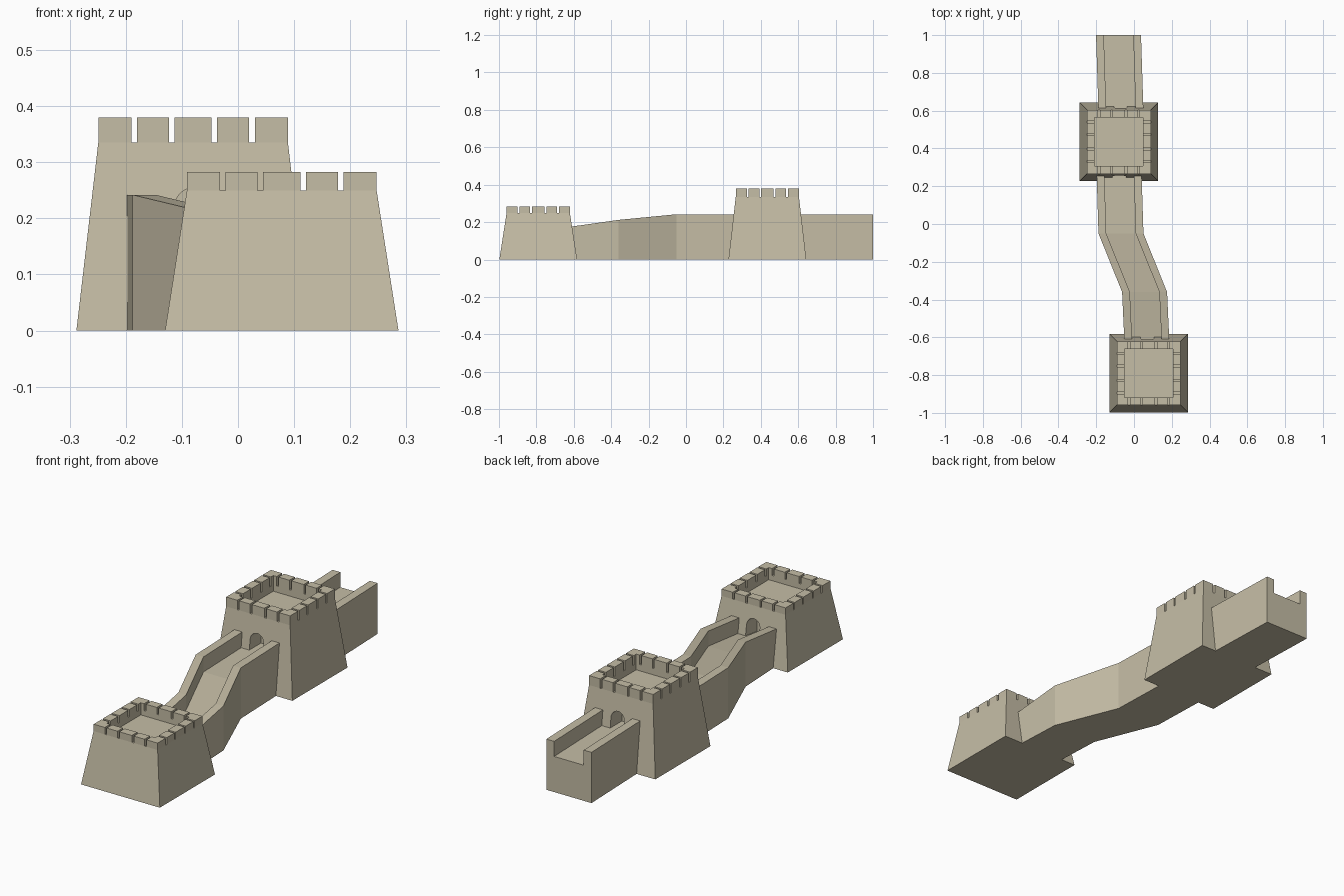
import bpy, bmesh, math
from mathutils import Matrix

if "Cube" in bpy.data.objects:
    bpy.data.objects.remove(bpy.data.objects["Cube"])

stone = bpy.data.materials.new("stone")
stone.diffuse_color = (0.56, 0.51, 0.38, 1)
stone.use_nodes = True
stone.node_tree.nodes["Principled BSDF"].inputs["Base Color"].default_value = stone.diffuse_color

TOP, INNER = 0.169, 0.128      # parapet outer / inner half widths


def finish(bm, name, loc=(0, 0, 0)):
    bmesh.ops.recalc_face_normals(bm, faces=bm.faces)
    me = bpy.data.meshes.new(name)
    bm.to_mesh(me)
    bm.free()
    ob = bpy.data.objects.new(name, me)
    ob.location = loc
    me.materials.append(stone)
    bpy.context.collection.objects.link(ob)
    return ob


def loft(name, rings, loc=(0, 0, 0)):
    bm = bmesh.new()
    vs = [[bm.verts.new(p) for p in r] for r in rings]
    n = len(rings[0])
    for a, b in zip(vs, vs[1:]):
        for i in range(n):
            j = (i + 1) % n
            bm.faces.new((a[i], a[j], b[j], b[i]))
    bm.faces.new(vs[0][::-1])
    bm.faces.new(vs[-1])
    return finish(bm, name, loc)


def square(h, z):
    return [(-h, -h, z), (h, -h, z), (h, h, z), (-h, h, z)]


def cut_door(body, x, y, z, side, w=0.035, height=0.085, depth=0.085):
    # arched recess cut into the tower face on the given y side
    prof = [(-w, z - 0.03), (w, z - 0.03)]
    for i in range(13):
        a = math.pi * i / 12
        prof.append((w * math.cos(a), z + height - w + w * math.sin(a)))
    ys = sorted((y - side * depth, y + side * 0.08))
    cutter = loft("door_cutter", [[(x + px, yy, pz) for px, pz in prof] for yy in ys])
    cutter.hide_render = True
    mod = body.modifiers.new("door", 'BOOLEAN')
    mod.operation, mod.solver, mod.object = 'DIFFERENCE', 'EXACT', cutter
    bpy.context.view_layer.objects.active = body
    bpy.ops.object.modifier_apply(modifier=mod.name)
    bpy.data.objects.remove(cutter)


def tower(name, x, y, sill, top, floor):
    # tapered body with sunken roof
    body = loft(name + "_body", [square(0.208, 0), square(TOP, sill),
                                 square(INNER, sill), square(INNER, floor)], (x, y, 0))
    # merlons: five per side, corners shared
    g = 0.005
    spans = [(-TOP, -0.105 - g), (-0.105 + g, -0.038 - g), (-0.038 + g, 0.038 - g),
             (0.038 + g, 0.105 - g), (0.105 + g, INNER)]
    bm = bmesh.new()
    for k in range(4):
        rot = Matrix.Rotation(k * math.pi / 2, 4, 'Z')
        for a, b in spans:
            m = (rot @ Matrix.Translation(((a + b) / 2, -(TOP + INNER) / 2, (sill + top) / 2))
                 @ Matrix.Diagonal((b - a, TOP - INNER, top - sill, 1)))
            bmesh.ops.create_cube(bm, size=1, matrix=m)
    finish(bm, name + "_battlements", (x, y, 0))
    return body


def wall(name, stations, w=0.119, t=0.041, d=0.072):
    # U-shaped walkway section swept along stations (x, y, height)
    rings = []
    for x, y, h in stations:
        i = w - t
        sec = [(-w, 0), (w, 0), (w, h), (i, h), (i, h - d), (-i, h - d), (-i, h), (-w, h)]
        rings.append([(x + px, y, pz) for px, pz in sec])
    return loft(name, rings)


# towers
front = tower("front_tower", 0.078, -0.79, 0.25, 0.283, 0.225)
back = tower("back_tower", -0.08, 0.435, 0.335, 0.38, 0.305)

# doorways
cut_door(front, 0.07, -0.60, 0.107, 1)
cut_door(back, -0.078, 0.25, 0.17, -1)
cut_door(back, -0.071, 0.62, 0.17, 1)

# connecting wall and far wall
wall("connecting_wall", [(0.071, -0.685, 0.166), (0.056, -0.36, 0.212),
                         (-0.069, -0.05, 0.242), (-0.081, 0.335, 0.242)])
wall("far_wall", [(-0.067, 0.535, 0.242), (-0.082, 1.0, 0.242)])
